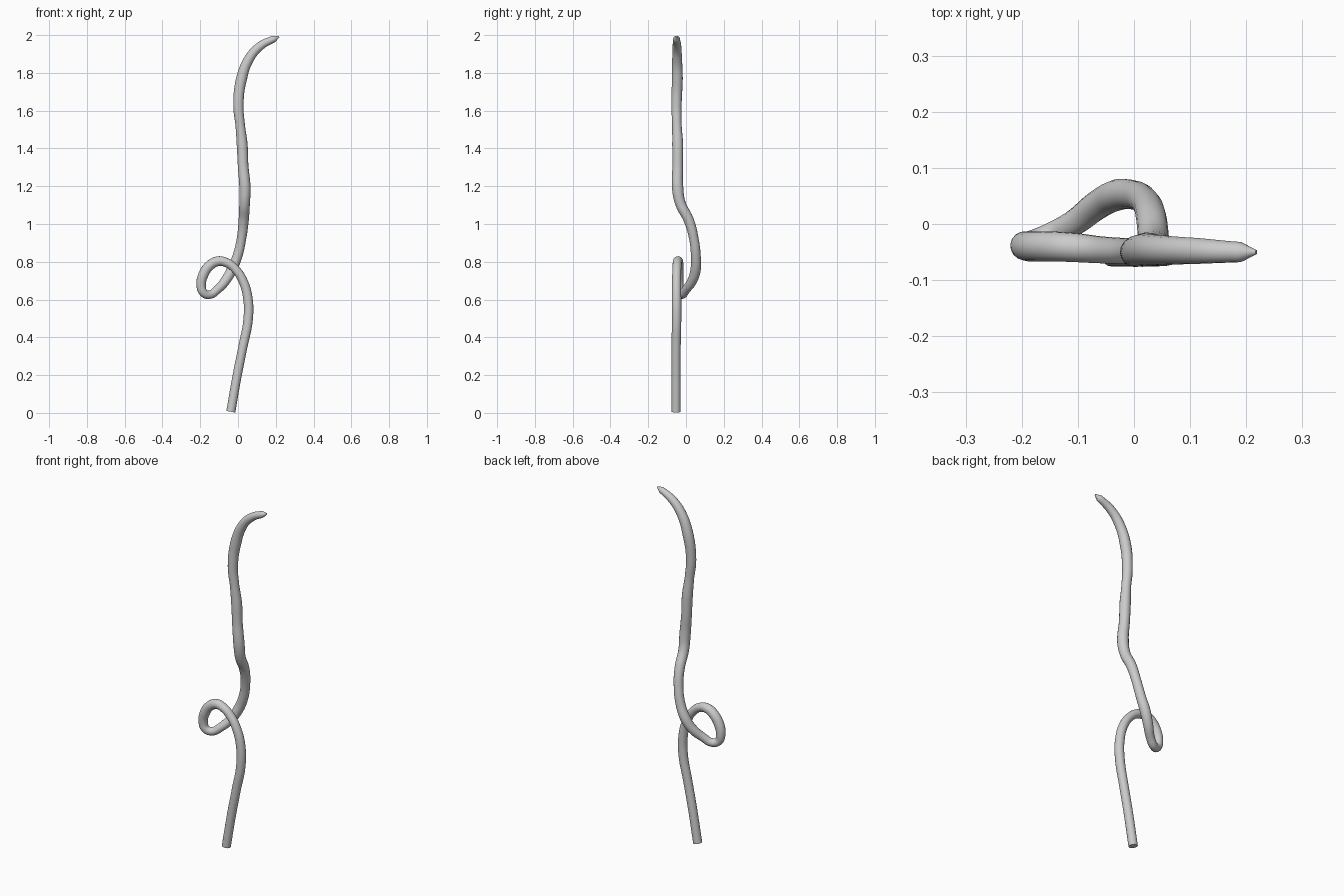
import bpy

# Centre line of the looped cord: x, y, z, radius
path = [
    (-0.038, -0.052, 0.006, 0.024), (-0.006, -0.052, 0.19, 0.024),
    (0.026, -0.052, 0.35, 0.024), (0.053, -0.05, 0.49, 0.025),
    (0.053, -0.05, 0.60, 0.025), (0.026, -0.05, 0.70, 0.024),
    (-0.018, -0.048, 0.765, 0.023), (-0.06, -0.046, 0.795, 0.024),
    (-0.105, -0.042, 0.803, 0.026), (-0.15, -0.04, 0.78, 0.027),
    (-0.184, -0.04, 0.73, 0.027), (-0.195, -0.038, 0.675, 0.025),
    (-0.183, -0.035, 0.637, 0.023), (-0.153, -0.022, 0.625, 0.022),
    (-0.11, 0.0, 0.652, 0.023), (-0.065, 0.034, 0.702, 0.026),
    (-0.032, 0.051, 0.76, 0.028), (-0.003, 0.052, 0.83, 0.026),
    (0.018, 0.042, 0.92, 0.025), (0.03, 0.015, 1.02, 0.027),
    (0.035, -0.03, 1.11, 0.028), (0.037, -0.044, 1.19, 0.03),
    (0.027, -0.044, 1.31, 0.028), (0.022, -0.044, 1.42, 0.029),
    (0.012, -0.048, 1.52, 0.025), (0.002, -0.05, 1.63, 0.027),
    (0.019, -0.046, 1.77, 0.029), (0.059, -0.047, 1.875, 0.026),
    (0.115, -0.048, 1.94, 0.023), (0.19, -0.05, 1.98, 0.018),
]
tip = (0.218, -0.05, 1.991, 0.004)

curve = bpy.data.curves.new("looped_cord", 'CURVE')
curve.dimensions = '3D'
curve.resolution_u = 6
curve.bevel_depth = 1.0
curve.bevel_resolution = 6
curve.use_fill_caps = True
spline = curve.splines.new('BEZIER')
pts = path + [tip]
spline.bezier_points.add(len(pts) - 1)
for bp, (x, y, z, r) in zip(spline.bezier_points, pts):
    bp.co = (x, y, z)
    bp.radius = r
    bp.handle_left_type = bp.handle_right_type = 'AUTO'
cord = bpy.data.objects.new("looped_cord", curve)
bpy.context.collection.objects.link(cord)

# Turn the curve into a smooth mesh
bpy.context.view_layer.objects.active = cord
cord.select_set(True)
bpy.ops.object.convert(target='MESH')
bpy.ops.object.shade_smooth_by_angle(angle=0.9)
